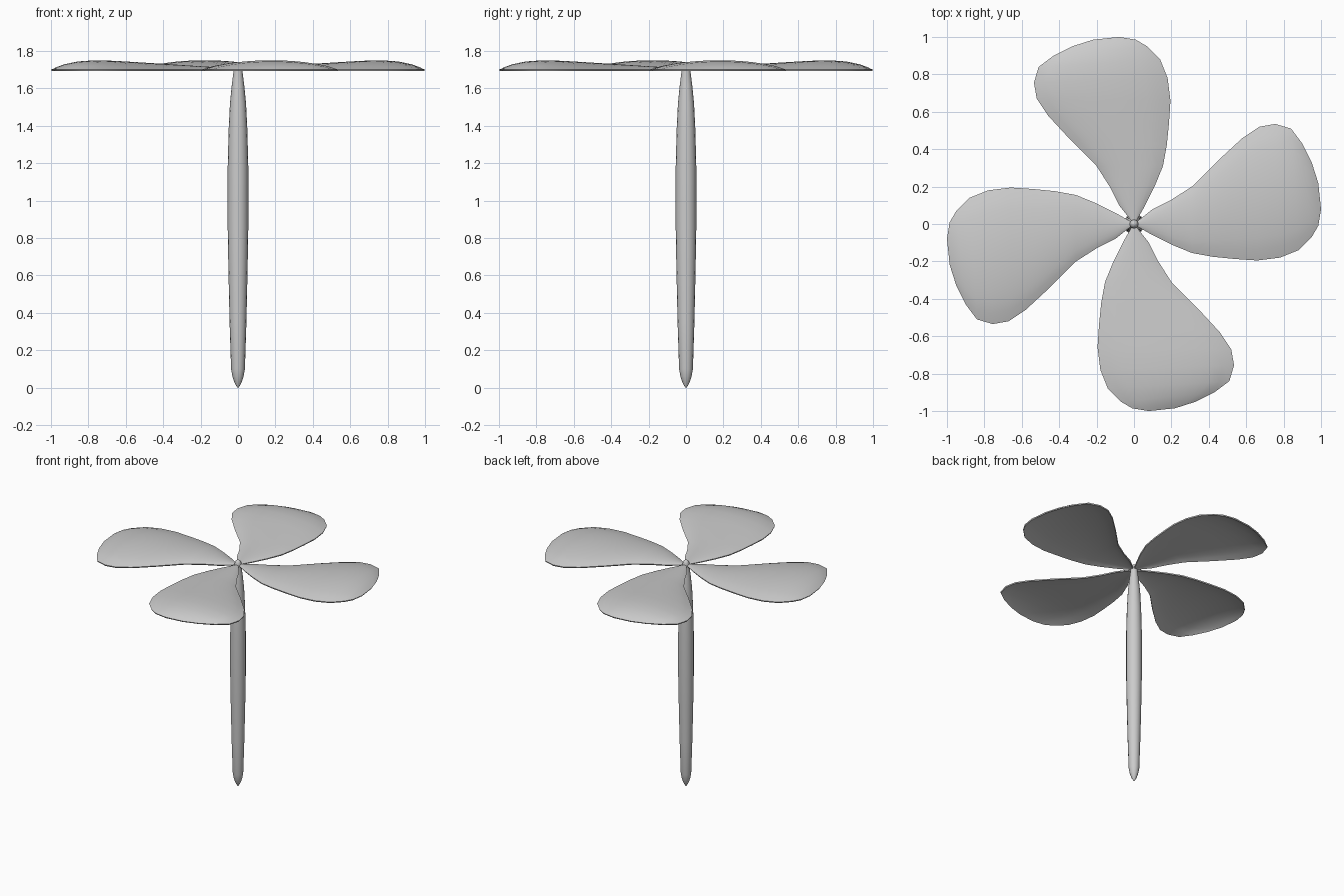
import bpy, bmesh, math

if "Cube" in bpy.data.objects:
    bpy.data.objects.remove(bpy.data.objects["Cube"])

grey = bpy.data.materials.new("light_grey")
grey.diffuse_color = (0.6, 0.6, 0.6, 1)
grey.use_nodes = True
grey.node_tree.nodes["Principled BSDF"].inputs["Base Color"].default_value = grey.diffuse_color


def add_object(name, bm, angle, thickness=0):
    mesh = bpy.data.meshes.new(name)
    bm.to_mesh(mesh)
    bm.free()
    obj = bpy.data.objects.new(name, mesh)
    bpy.context.collection.objects.link(obj)
    mesh.materials.append(grey)
    bpy.ops.object.select_all(action='DESELECT')
    obj.select_set(True)
    bpy.context.view_layer.objects.active = obj
    if thickness:
        mod = obj.modifiers.new("thickness", 'SOLIDIFY')
        mod.thickness = thickness
        mod.offset = -1
        bpy.ops.object.modifier_apply(modifier=mod.name)
    bpy.ops.object.shade_smooth_by_angle(angle=math.radians(angle))
    return obj


def skin(bm, rows, closed=False):
    """Join neighbouring rows of vertices with quads."""
    for a, b in zip(rows, rows[1:]):
        n = len(a)
        for j in range(n if closed else n - 1):
            k = (j + 1) % n
            bm.faces.new((a[j], b[j], b[k], a[k]))


# Blades: paired edge points from root to tip, with a shallow dome between them
LEADING = [(.012, .01), (.1, .08), (.2, .13), (.31, .2), (.45, .34), (.58, .46),
           (.67, .52), (.755, .535), (.84, .51), (.9, .43), (.95, .33), (.985, .22)]
TRAILING = [(.012, -.01), (.1, -.06), (.2, -.11), (.31, -.155), (.42, -.175), (.54, -.187),
            (.66, -.195), (.78, -.18), (.88, -.14), (.95, -.07), (.985, -.01), (1, .08)]
RISE = [.006, .012, .018, .025, .033, .041, .047, .05, .043, .029, .013, 0]
ACROSS = 12
RIM_Z = 1.70

for n in range(4):
    bm = bmesh.new()
    rows = []
    for (x1, y1), (x0, y0), rise in zip(LEADING, TRAILING, RISE):
        row = []
        for j in range(ACROSS + 1):
            t = j / ACROSS
            dome = max(0, 1 - (2 * t - 1) ** 2) ** 0.8
            row.append(bm.verts.new((x0 + (x1 - x0) * t, y0 + (y1 - y0) * t,
                                     RIM_Z + rise * dome)))
        rows.append(row)
    skin(bm, rows)
    blade = add_object(f"blade_{n + 1}", bm, 40, 0.009)
    blade.rotation_euler.z = n * math.pi / 2

# Stem: tapered spindle with a pointed foot and a small rounded top
PROFILE = [(.004, 0), (.018, .025), (.03, .06), (.037, .1), (.045, .35), (.051, .62),
           (.055, .85), (.055, 1.18), (.05, 1.38), (.043, 1.52), (.034, 1.61),
           (.024, 1.69), (.023, 1.715), (.016, 1.73), (.005, 1.737)]
SIDES = 16
bm = bmesh.new()
rings = [[bm.verts.new((r * math.cos(2 * math.pi * k / SIDES),
                        r * math.sin(2 * math.pi * k / SIDES), z)) for k in range(SIDES)]
         for r, z in PROFILE]
skin(bm, rings, closed=True)
bm.faces.new(rings[0])
bm.faces.new(rings[-1])
bmesh.ops.recalc_face_normals(bm, faces=bm.faces)
add_object("stem", bm, 50)
